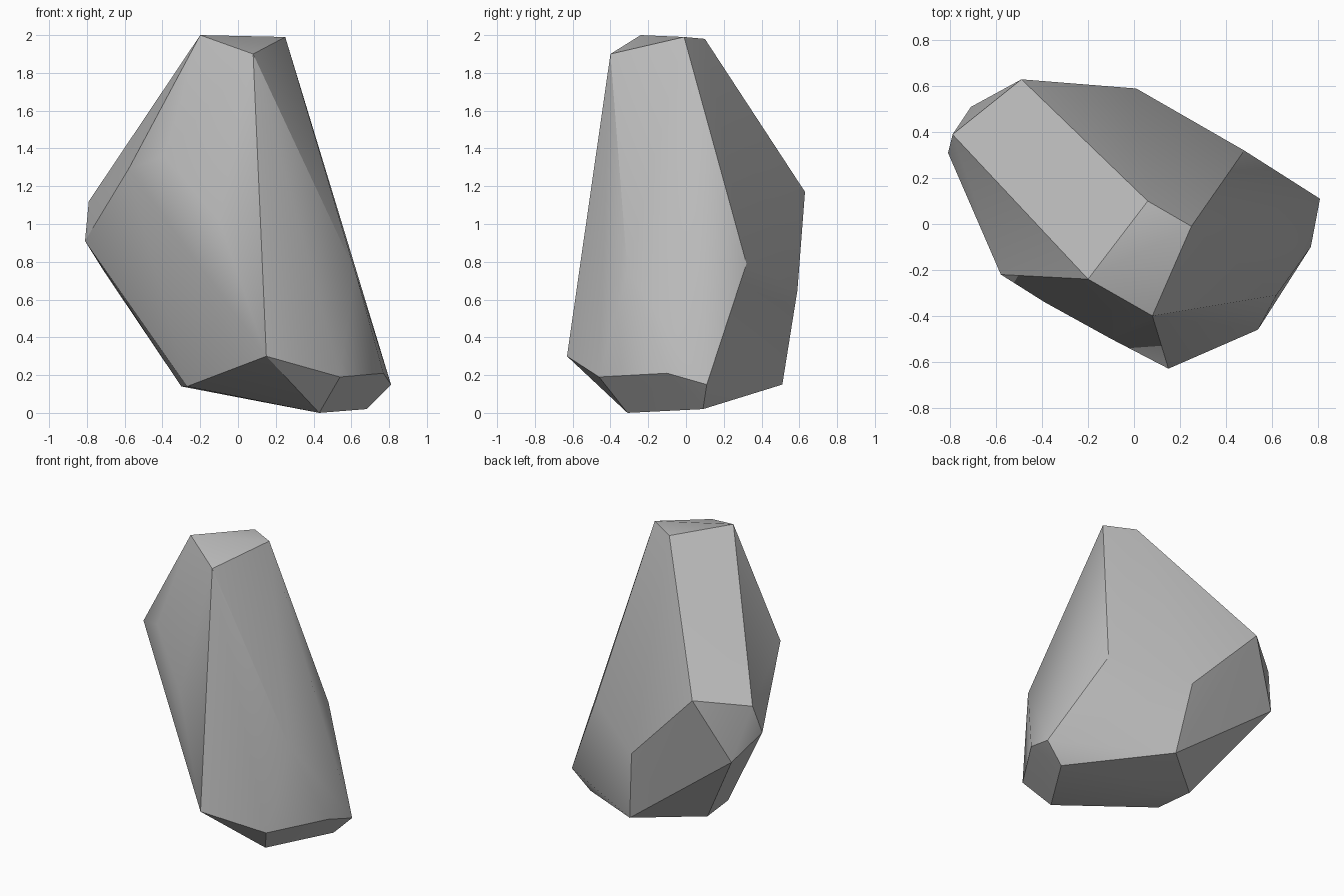
import bpy
import bmesh
import math

# Remove the default cube
default_cube = bpy.data.objects.get("Cube")
if default_cube:
    bpy.data.objects.remove(default_cube, do_unlink=True)


def make_material(name, colour):
    material = bpy.data.materials.new(name)
    material.use_nodes = True
    material.diffuse_color = colour
    shader = material.node_tree.nodes["Principled BSDF"]
    shader.inputs["Base Color"].default_value = colour
    shader.inputs["Roughness"].default_value = 0.9
    return material


def make_chiselled_stone(name, corner_groups, material):
    """Wrap a tight skin around the corner points, like a chipped stone."""
    bm = bmesh.new()
    for group in corner_groups:
        for corner in group:
            bm.verts.new(corner)
    result = bmesh.ops.convex_hull(bm, input=bm.verts[:])
    leftovers = set(result["geom_interior"]) | set(result["geom_unused"])
    loose = [item for item in leftovers if isinstance(item, bmesh.types.BMVert)]
    bmesh.ops.delete(bm, geom=loose, context="VERTS")
    bmesh.ops.recalc_face_normals(bm, faces=bm.faces[:])

    mesh = bpy.data.meshes.new(name)
    bm.to_mesh(mesh)
    bm.free()
    mesh.materials.append(material)
    stone = bpy.data.objects.new(name, mesh)
    bpy.context.collection.objects.link(stone)
    return stone


# Small sloping cap
crown = [(-0.2, -0.24, 2), (0.08, -0.4, 1.9), (0.25, -0.01, 1.99), (0.06, 0.1, 1.98)]

# Shoulder ridge leaning to the left of the front
shoulder = [
    (-0.81, 0.31, 0.91), (-0.79, 0.39, 1.12), (-0.49, 0.63, 1.17),
    (-0.71, 0.51, 0.75), (-0.58, -0.22, 1.29), (-0.39, -0.34, 1.36),
    (-0.1, -0.5, 1.02),
]

# Waist corners around the middle
waist = [(0.01, 0.59, 0.65), (0.48, 0.32, 0.79), (0.62, -0.31, 0.75)]

# Broken foot and its underside
foot = [
    (0.15, -0.63, 0.3), (0.54, -0.46, 0.19), (0.77, -0.1, 0.21),
    (0.81, 0.11, 0.15), (0.08, 0.51, 0.15), (-0.3, 0.19, 0.14),
    (-0.27, -0.08, 0.14), (0.43, -0.31, 0), (0.68, 0.09, 0.02),
]

stone_grey = make_material("stone_grey", (0.5, 0.5, 0.5, 1))
rock = make_chiselled_stone("rock", [crown, shoulder, waist, foot], stone_grey)

# Soft shading over shallow facets, crisp ridges elsewhere
bpy.ops.object.select_all(action="DESELECT")
rock.select_set(True)
bpy.context.view_layer.objects.active = rock
bpy.ops.object.shade_smooth_by_angle(angle=math.radians(30))
